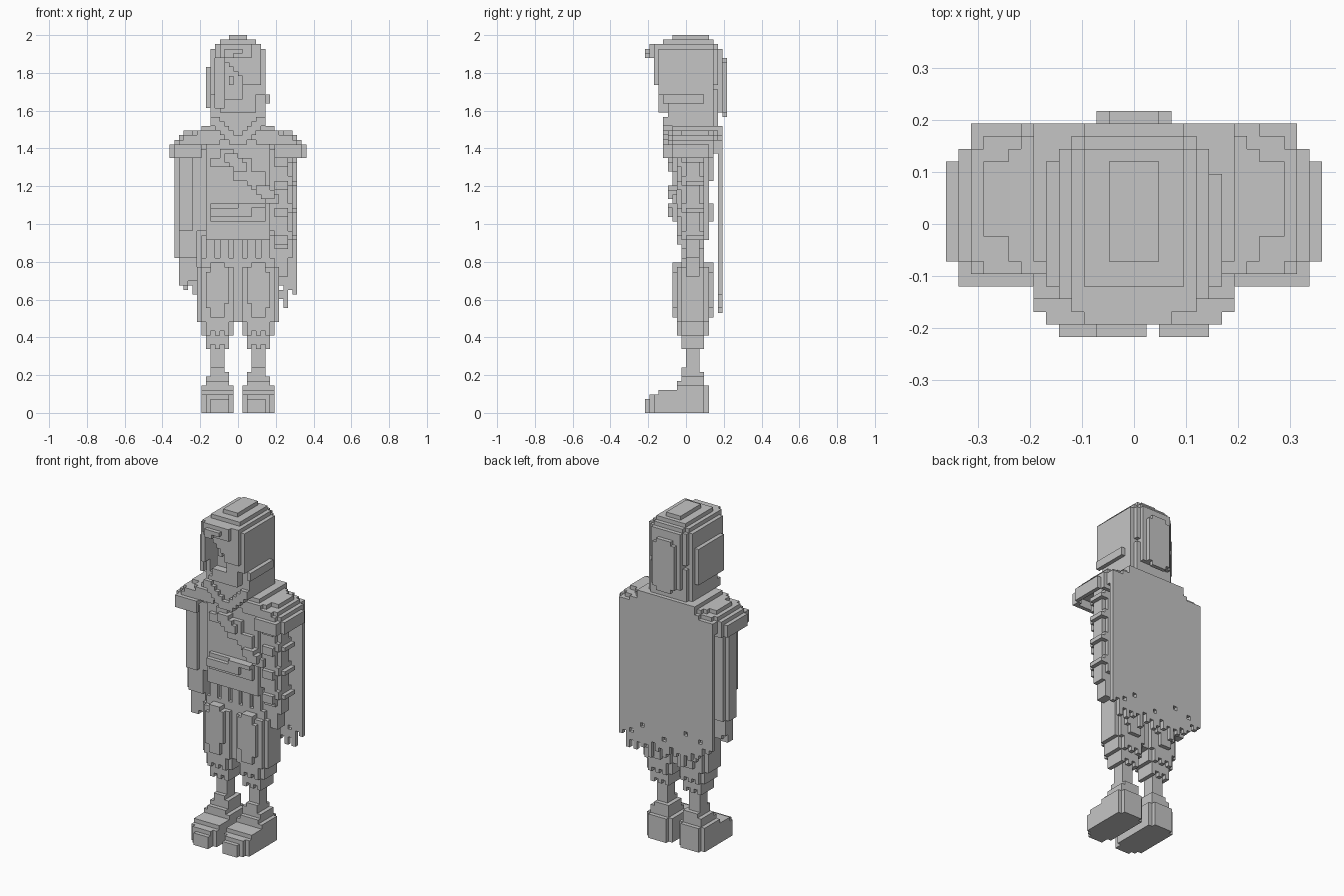
import bpy, bmesh, math

if "Cube" in bpy.data.objects:
    bpy.data.objects.remove(bpy.data.objects["Cube"])

V = 2 / 83  # size of one block; all boxes below are in whole blocks

cloth = bpy.data.materials.new("plain grey")
cloth.diffuse_color = (0.56, 0.56, 0.56, 1)
cloth.use_nodes = True
cloth.node_tree.nodes["Principled BSDF"].inputs["Base Color"].default_value = cloth.diffuse_color


def cells(boxes, mirror=False):
    """Set of blocks filled by (x0, x1, y0, y1, z0, z1) boxes."""
    out = set()
    for x0, x1, y0, y1, z0, z1 in boxes:
        out |= {(x, y, z) for x in range(x0, x1) for y in range(y0, y1) for z in range(z0, z1)}
    if mirror:
        out |= flip(out)
    return out


def flip(s):
    return {(-x - 1, y, z) for x, y, z in s}


SIDES = {
    (1, 0, 0): ((1, 0, 0), (1, 1, 0), (1, 1, 1), (1, 0, 1)),
    (-1, 0, 0): ((0, 0, 0), (0, 0, 1), (0, 1, 1), (0, 1, 0)),
    (0, 1, 0): ((0, 1, 0), (0, 1, 1), (1, 1, 1), (1, 1, 0)),
    (0, -1, 0): ((0, 0, 0), (1, 0, 0), (1, 0, 1), (0, 0, 1)),
    (0, 0, 1): ((0, 0, 1), (1, 0, 1), (1, 1, 1), (0, 1, 1)),
    (0, 0, -1): ((0, 0, 0), (0, 1, 0), (1, 1, 0), (1, 0, 0)),
}


def build(name, s):
    """Skin a set of blocks and merge the flat areas."""
    bm, verts = bmesh.new(), {}
    for c in s:
        for d, corners in SIDES.items():
            if tuple(a + b for a, b in zip(c, d)) in s:
                continue
            face = []
            for k in corners:
                p = tuple(a + b for a, b in zip(c, k))
                if p not in verts:
                    verts[p] = bm.verts.new([a * V for a in p])
                face.append(verts[p])
            bm.faces.new(face)
    bmesh.ops.dissolve_limit(bm, angle_limit=math.radians(1), verts=bm.verts[:], edges=bm.edges[:])
    me = bpy.data.meshes.new(name)
    bm.to_mesh(me)
    bm.free()
    me.materials.append(cloth)
    bpy.context.collection.objects.link(bpy.data.objects.new(name, me))


# Shoes with clipped corners, and bare shins
shoe = cells([(2, 6, -9, 5, 0, 3), (2, 7, -8, 5, 0, 4), (1, 8, -7, 4, 0, 4), (1, 8, -6, 4, 4, 5),
              (2, 7, -6, 5, 4, 6), (1, 8, -2, 4, 5, 6), (2, 7, -2, 4, 6, 7), (2, 7, -1, 4, 7, 8),
              (2, 6, -1, 4, 8, 9), (3, 6, -1, 3, 9, 10)])
shoe -= cells([(1, 8, -6, -2, 5, 6)])
shin = cells([(3, 6, 0, 3, 8, 17)])
for side, f in (("right", lambda s: s), ("left", flip)):
    build(side + "_shoe", f(shoe))
    build(side + "_shin", f(shin))

# Baggy trousers with raised folds and a ragged hem
leg = cells([(2, 7, -1, 4, 15, 18), (1, 8, -1, 4, 17, 20), (2, 7, -2, 5, 18, 20), (1, 8, -2, 5, 20, 32),
             (0, 9, -1, 4, 20, 32), (3, 6, -3, 6, 21, 33), (2, 3, -3, 6, 24, 32), (6, 7, -3, 6, 23, 31),
             (1, 8, -1, 4, 32, 34)])
for x in range(2, 7, 2):
    leg |= cells([(x, x + 1, -1, 4, 14, 15)])
for x in range(2, 7, 2):
    leg |= cells([(x, x + 1, -2, 5, 17, 18)])
hips = cells([(0, 8, 0, 4, 32, 39)], True)
for x in (0, 2, 3, 5, 6):
    hips |= cells([(x, x + 1, -1, 4, 32, 39)], True)
build("trousers", leg | flip(leg) | hips)

# Torso with belt and a diagonal sash across the chest
torso = cells([(0, 7, -2, 5, 39, 60), (0, 8, -1, 4, 40, 58), (0, 6, -3, 6, 51, 56)], True)
torso |= cells([(-7, 7, -2, 5, 38, 43), (-6, 6, -3, 6, 42, 46), (-6, 3, -4, 5, 43, 45),
                (0, 6, -4, 5, 45, 46)])
for i in range(11):
    torso |= cells([(i - 4, i - 1, -4 if i in (1, 2, 3, 8, 9) else -3, -2, 56 - i, 58 - i)])
torso -= cells([(-6, -1, -3, -2, 51, 54), (3, 6, -3, -2, 53, 56)])
build("torso", torso)

# Sleeved arm on one side, banded arm on the other
hand = cells([(9, 13, 0, 3, 30, 34), (9, 12, 0, 3, 29, 31), (11, 13, 0, 2, 28, 31)])
sleeve = cells([(9, 13, -1, 4, 34, 58), (9, 14, 0, 3, 34, 58), (8, 12, -1, 4, 40, 57),
                (10, 13, -2, 4, 40, 56)])
build("left_arm", flip(hand | sleeve))
arm = cells([(8, 11, -1, 4, 36, 58), (8, 12, 0, 3, 34, 58)])
for z in (38, 44, 50, 55):
    arm |= cells([(8, 12, -1, 4, z, z + 2), (12, 13, 0, 4, z, z + 1), (8, 11, -2, 4, z - 1, z + 1)])
build("right_arm", arm | cells([(8, 11, 0, 3, 30, 36)]))

# Rounded, stepped shoulder mantle, open underneath
mantle = cells([(8, 15, -3, 5, 56, 59), (8, 14, -5, 6, 56, 59), (8, 13, -5, 8, 57, 59),
                (7, 14, -3, 6, 59, 60), (7, 13, -4, 8, 59, 60), (7, 13, -3, 6, 60, 61),
                (7, 12, -4, 7, 60, 61), (7, 12, -1, 5, 61, 62), (7, 10, -3, 6, 61, 62),
                (0, 9, -4, 7, 60, 62), (0, 8, -3, 8, 60, 63), (4, 8, -4, 8, 59, 62)], True)
mantle -= cells([(8, 13, -4, 5, 56, 58), (13, 14, -3, 5, 56, 57)], True)
build("shoulder_mantle", mantle)

# Collar crossing in a V at the throat
collar = cells([(-6, 6, -3, 6, 62, 66), (-5, 5, -4, 7, 62, 67)])
for i in range(5):
    collar |= cells([(i, i + 2, -5, -3, 59 + i, 61 + i)], True)
build("collar", collar)

# Long cape with a ragged lower edge and small holes
HEM = (28, 27, 28, 26, 25, 26, 24, 25, 22, 25, 24, 26, 24,
       23, 25, 24, 26, 22, 25, 24, 25, 23, 25, 23, 27, 26)
cape = set()
for i, bottom in enumerate(HEM):
    x = i - 13
    cape |= cells([(x, x + 1, 7, 8, bottom, 62 - max(0, (abs(x) - 6) // 2))])
cape -= cells([(x, x + 1, 7, 8, z, z + 1) for x, z in ((9, 27), (6, 29), (0, 27), (-6, 30), (-10, 29))])
build("cape", cape)

# Hooded head: clipped block, stepped crown, face set back beside a deep opening
head = cells([(-6, 6, -4, 6, 64, 71), (-5, 5, -4, 7, 64, 71), (-6, 6, -6, 6, 70, 80),
              (-5, 5, -7, 7, 72, 80), (-4, 4, -6, 8, 66, 80), (-5, 5, -7, 6, 80, 81),
              (-4, 4, -7, 7, 80, 81), (-4, 4, -5, 6, 81, 82), (-2, 2, -3, 5, 82, 83)])
head -= cells([(-5, -3, -7, 0, 67, 78), (-3, 1, -7, -4, 69, 78), (-6, -5, -7, -6, 70, 75)])
build("head", head)

# Side panels and rear panel of the hood
build("hood_panels", cells([(-7, -6, -5, 5, 67, 76), (6, 7, -5, 4, 68, 70), (-3, 3, 8, 9, 66, 77),
                            (-2, 2, 8, 9, 65, 78)]))

# Fringe and nose
hair = cells([(-3, 1, -9, -7, 79, 80), (-4, 3, -8, -7, 78, 81), (-3, -1, -9, -8, 78, 79),
              (-2, -1, -5, -4, 72, 74)])
for i in range(6):
    hair |= cells([(i - 3, i, -7, -4, 77 - i, 79 - i)])
build("fringe", hair)
